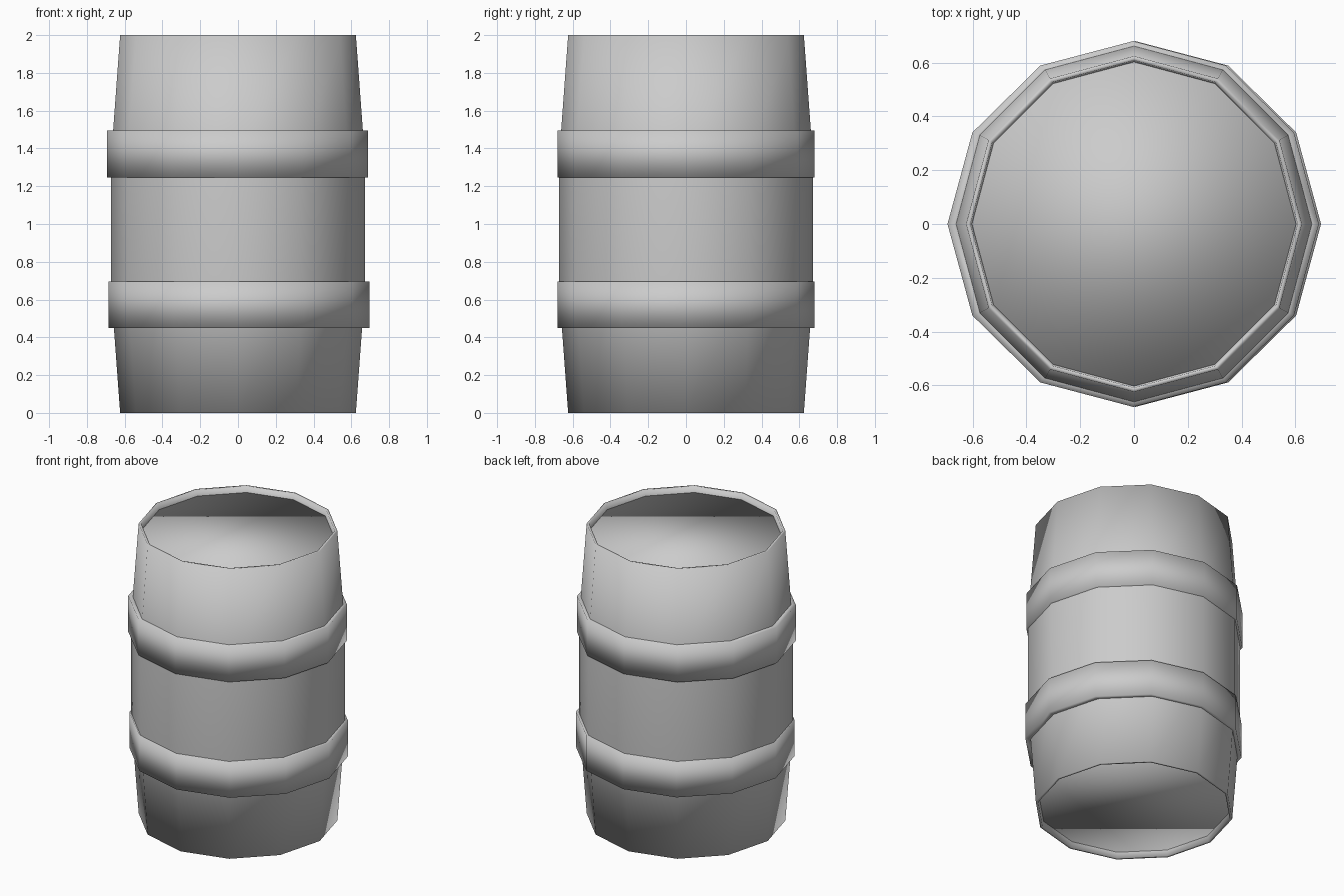
import bpy, math

if "Cube" in bpy.data.objects:
    bpy.data.objects.remove(bpy.data.objects["Cube"])

SIDES = 12


def lathe(name, profile, closed=False, caps=False, sx=1.0, sy=1.0, dx=0.0):
    """Turn an (r, z) profile around z with a low-poly side count."""
    verts, faces = [], []
    n = len(profile)
    for r, z in profile:
        for i in range(SIDES):
            a = 2 * math.pi * i / SIDES
            verts.append((r * sx * math.cos(a) + dx, r * sy * math.sin(a), z))
    for k in range(n if closed else n - 1):
        a0, b0 = k * SIDES, ((k + 1) % n) * SIDES
        for i in range(SIDES):
            j = (i + 1) % SIDES
            faces.append((a0 + i, a0 + j, b0 + j, b0 + i))
    if caps:
        faces.append(tuple(reversed(range(SIDES))))
        faces.append(tuple(range((n - 1) * SIDES, n * SIDES)))
    mesh = bpy.data.meshes.new(name)
    mesh.from_pydata(verts, [], faces)
    mesh.polygons.foreach_set("use_smooth", [True] * len(mesh.polygons))
    mesh.update()
    obj = bpy.data.objects.new(name, mesh)
    bpy.context.collection.objects.link(obj)
    return obj


# Staved shell: tapered ends, straight middle, thin rims
lathe("barrel_shell", [(0.624, 0), (0.673, 0.667), (0.673, 1.333), (0.624, 2),
                       (0.608, 2), (0.60, 1.94), (0.60, 0.06), (0.608, 0)], closed=True)

# Recessed flat heads at both ends, as one closed drum
lathe("barrel_heads", [(0.602, 0.04), (0.602, 1.96)], caps=True)

# Two metal hoops
for name, z0, z1, dx in (("lower_hoop", 0.45, 0.695, 0.005),
                         ("upper_hoop", 1.247, 1.495, -0.003)):
    lathe(name, [(0.69, z0), (0.69, z1), (0.64, z1), (0.64, z0)],
          closed=True, sy=0.985, dx=dx)
